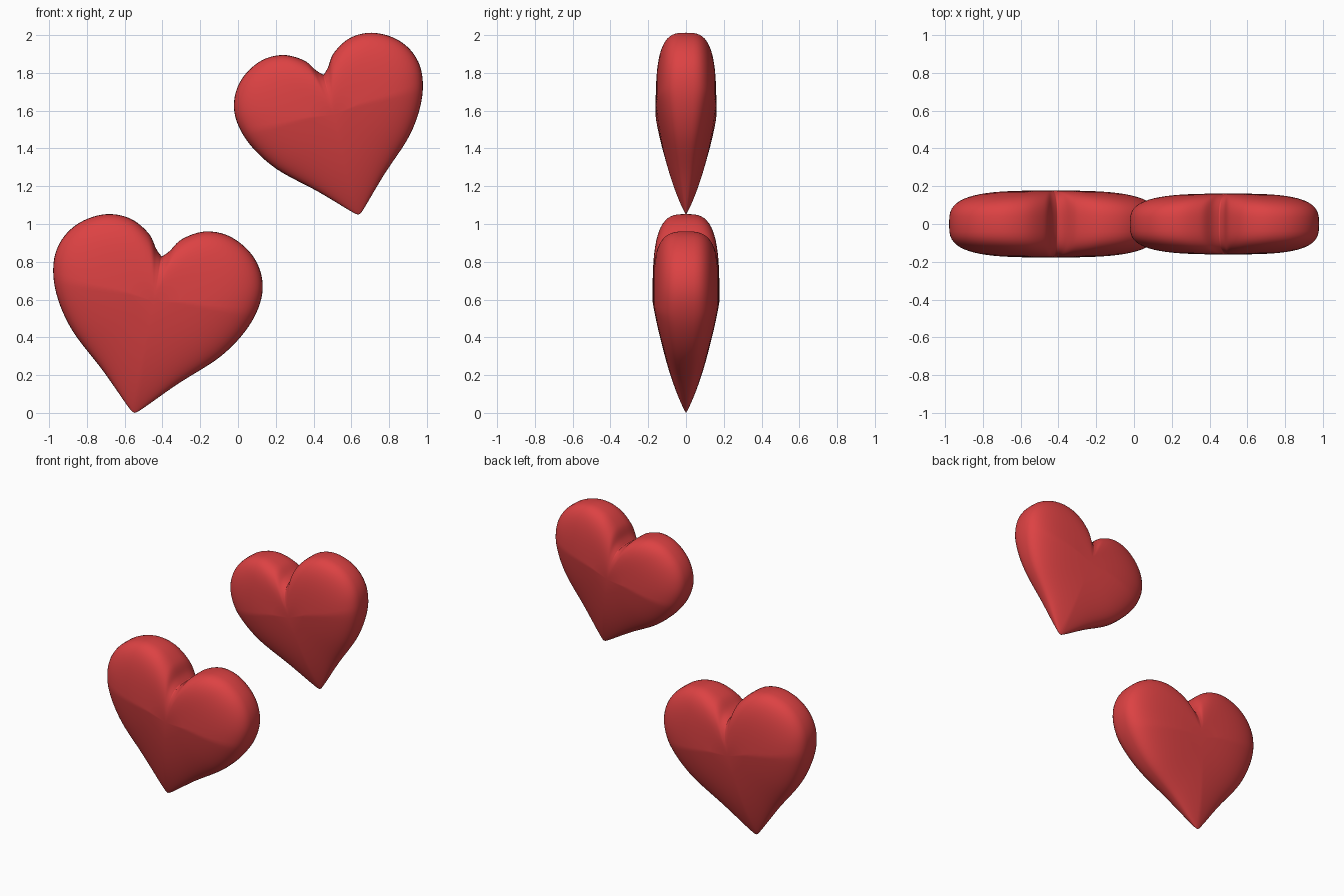
import bpy, bmesh
from math import sin, cos, pi, radians
from mathutils import Vector

cube = bpy.data.objects.get("Cube")
if cube:
    bpy.data.objects.remove(cube, do_unlink=True)

# Glossy red colour
red = bpy.data.materials.new("heart red")
red.use_nodes = True
red.diffuse_color = (0.72, 0.054, 0.056, 1)
red.node_tree.nodes["Principled BSDF"].inputs["Base Color"].default_value = red.diffuse_color

# Half outline from the tip round the lobe to the notch (across, up)
HALF = [(0, 0), (0.035, 0.025), (0.2, 0.19), (0.4, 0.375), (0.515, 0.55), (0.558, 0.71),
        (0.535, 0.84), (0.455, 0.945), (0.33, 1.01), (0.2, 1.01),
        (0.09, 0.95), (0.035, 0.875), (0, 0.84)]
CENTRE = Vector((0, 0.6))
THICKNESS = 0.177
ROUNDNESS = 3.2
STEPS = 6
RINGS = 32


def smooth_curve(points):
    """Catmull-Rom curve through the points."""
    p = [Vector(q) for q in points]
    p = [p[0] * 2 - p[1]] + p + [p[-1] * 2 - p[-2]]
    curve = []
    for a, b, c, d in zip(p, p[1:], p[2:], p[3:]):
        for i in range(STEPS):
            t = i / STEPS
            curve.append(0.5 * (2 * b + (c - a) * t + (2 * a - 5 * b + 4 * c - d) * t * t
                                + (3 * b - a - 3 * c + d) * t ** 3))
    return curve + [p[-2]]


def heart_mesh():
    """Puffy heart: outline shrunk to its centre, bulging front and back."""
    half = smooth_curve(HALF)
    outline = half + [Vector((-q.x, q.y)) for q in reversed(half[1:-1])]
    bm = bmesh.new()
    rings = []
    for r in range(RINGS + 1):
        angle = pi * r / RINGS
        spread = max(sin(angle), 0) ** (2 / ROUNDNESS)
        side = 1 if r * 2 > RINGS else -1
        bulge = side * abs(cos(angle)) ** (2 / ROUNDNESS)
        ring = []
        for q in outline:
            flat = CENTRE.lerp(q, spread)
            taper = min(max(flat.y, 0) / 0.62, 1) ** 0.6
            ring.append(bm.verts.new((flat.x, THICKNESS * bulge * taper, flat.y)))
        rings.append(ring)
    n = len(outline)
    for a, b in zip(rings, rings[1:]):
        for i in range(n):
            j = (i + 1) % n
            bm.faces.new((a[i], a[j], b[j], b[i]))
    bmesh.ops.remove_doubles(bm, verts=bm.verts, dist=0.0004)
    bmesh.ops.recalc_face_normals(bm, faces=bm.faces)
    for face in bm.faces:
        face.smooth = True
    mesh = bpy.data.meshes.new("heart")
    bm.to_mesh(mesh)
    bm.free()
    mesh.materials.append(red)
    return mesh


# Two tilted hearts, each standing on its tip point
mesh = heart_mesh()
for name, tip, tilt, size in (("large_heart", (-0.55, 0, 0), 10, 1),
                              ("small_heart", (0.64, 0, 1.05), -14.2, 0.908)):
    heart = bpy.data.objects.new(name, mesh)
    heart.location = tip
    heart.rotation_euler.y = radians(tilt)
    heart.scale = (size,) * 3
    bpy.context.collection.objects.link(heart)
